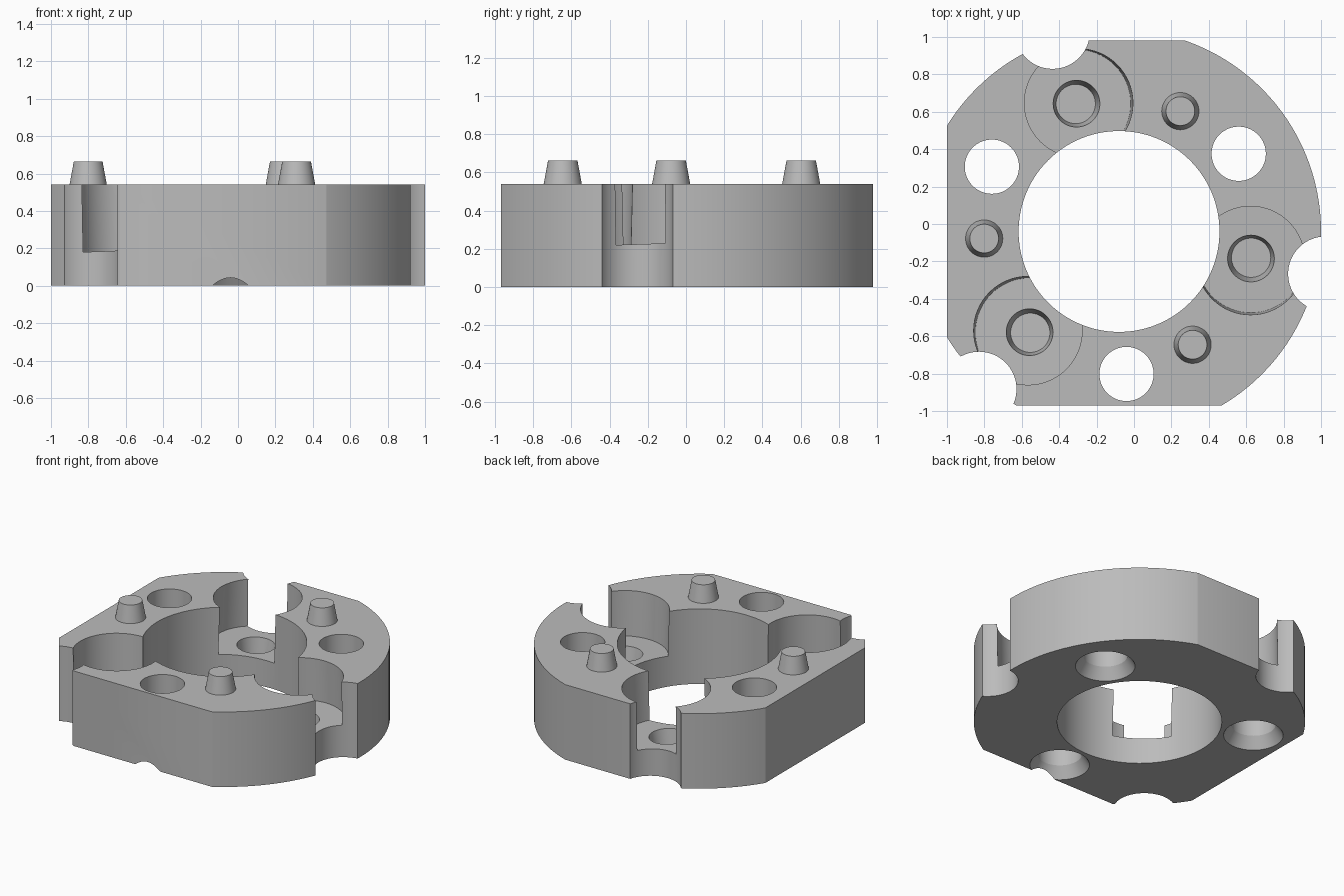
import bpy
import bmesh
from math import radians, cos, sin
from mathutils import Matrix, Vector

cube = bpy.data.objects.get("Cube")
if cube:
    bpy.data.objects.remove(cube, do_unlink=True)

CENTRE = Vector((-0.08, -0.04, 0))
HEIGHT = 0.54
THIRDS = (0, 120, 240)

grey = bpy.data.materials.new("plain grey")
grey.use_nodes = True
colour = (0.5, 0.5, 0.5, 1)
grey.diffuse_color = colour
grey.node_tree.nodes["Principled BSDF"].inputs["Base Color"].default_value = colour


def polar(radius, angle, z=0.0):
    a = radians(angle)
    return CENTRE + Vector((radius * cos(a), radius * sin(a), z))


def finish(bm, name):
    mesh = bpy.data.meshes.new(name)
    bm.to_mesh(mesh)
    bm.free()
    mesh.materials.append(grey)
    obj = bpy.data.objects.new(name, mesh)
    bpy.context.collection.objects.link(obj)
    return obj


def cone(name, base, r_low, r_high, low, high, tilt=None, sides=64):
    """Capped cone between two heights above a base point, optionally tilted."""
    bm = bmesh.new()
    place = Matrix.Translation(base) @ (tilt or Matrix())
    place = place @ Matrix.Translation((0, 0, (low + high) / 2))
    bmesh.ops.create_cone(bm, cap_ends=True, segments=sides, radius1=r_low,
                          radius2=r_high, depth=high - low, matrix=place)
    return finish(bm, name)


def box(name, low, high):
    bm = bmesh.new()
    low, high = Vector(low), Vector(high)
    bmesh.ops.create_cube(bm, size=1, matrix=Matrix.Translation((low + high) / 2)
                          @ Matrix.Diagonal((*(high - low), 1)))
    return finish(bm, name)


def select(obj):
    bpy.ops.object.select_all(action='DESELECT')
    obj.select_set(True)
    bpy.context.view_layer.objects.active = obj


def carve(target, cutter, operation='DIFFERENCE'):
    cutter.hide_render = True
    select(target)
    mod = target.modifiers.new("carve", 'BOOLEAN')
    mod.operation = operation
    mod.solver = 'EXACT'
    mod.object = cutter
    bpy.ops.object.modifier_apply(modifier=mod.name)
    bpy.data.objects.remove(cutter, do_unlink=True)


def smooth(obj):
    select(obj)
    bpy.ops.object.shade_smooth_by_angle(angle=radians(30))


# Ring body with three flats and a central bore
body = cone("ring_body", CENTRE, 1.08, 1.08, 0, HEIGHT, sides=128)
carve(body, box("flats_cutter", (-1, -0.97, -1), (2, 0.98, 2)), 'INTERSECT')
carve(body, cone("bore_cutter", CENTRE, 0.537, 0.537, -1, 2, sides=128))

# Canted pockets, each with a tapered socket in its floor and an edge notch
for turn, floor in zip(THIRDS, (0.195, 0.185, 0.225)):
    angle = 108.4 + turn
    radial = polar(1, angle) - CENTRE
    tilt = Matrix.Rotation(radians(2), 4, radial)
    base = polar(0.72, angle, floor)
    carve(body, cone("pocket_cutter", base, 0.29, 0.29, 0, 1, tilt))
    carve(body, cone("socket_cutter", base, 0.105, 0.128, -0.13, 0.02, tilt))
    carve(body, cone("notch_cutter", polar(1.127, angle), 0.2, 0.2, -1, 2))

# Through holes, countersunk from below
for turn in THIRDS:
    spot = polar(0.763, 33 + turn)
    carve(body, cone("hole_cutter", spot, 0.145, 0.145, -1, 2))
    carve(body, cone("countersink_cutter", spot, 0.207, 0.145, -0.02, 0.08))
smooth(body)

# Tapered locating pins
for number, turn in enumerate(THIRDS, 1):
    smooth(cone(f"locating_pin_{number}", polar(0.722, 63 + turn, HEIGHT),
                0.1, 0.077, -0.002, 0.123, sides=48))
